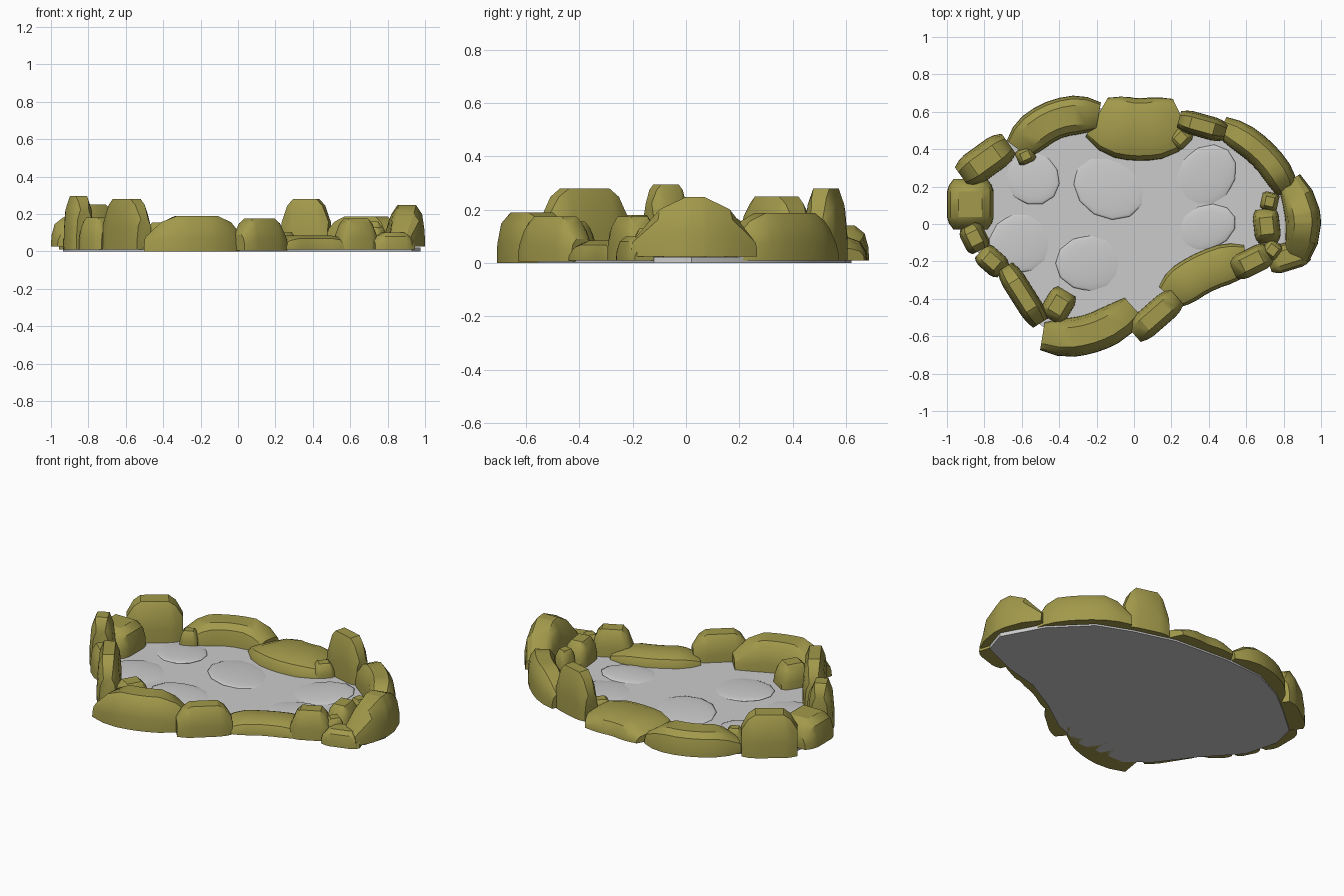
import bpy, bmesh, math
from mathutils import Vector

if "Cube" in bpy.data.objects:
    bpy.data.objects.remove(bpy.data.objects["Cube"])

olive = bpy.data.materials.new("olive_stone")
olive.diffuse_color = (0.36, 0.32, 0.07, 1)
olive.use_nodes = True
olive.node_tree.nodes["Principled BSDF"].inputs["Base Color"].default_value = olive.diffuse_color

# half cross-section of a rock: (side, height) in unit size
HALF = [(1, 0), (0.98, 0.38), (0.84, 0.78), (0.5, 1)]
PROFILE = HALF + [(-s, h) for s, h in reversed(HALF)]


def finish(name, bm, mat=None, angle=32):
    bmesh.ops.recalc_face_normals(bm, faces=bm.faces)
    me = bpy.data.meshes.new(name)
    bm.to_mesh(me)
    bm.free()
    ob = bpy.data.objects.new(name, me)
    bpy.context.collection.objects.link(ob)
    if mat:
        me.materials.append(mat)
    bpy.context.view_layer.objects.active = ob
    ob.select_set(True)
    bpy.ops.object.shade_smooth_by_angle(angle=math.radians(angle))
    ob.select_set(False)
    return ob


def rock(name, a, b, width, top, mid=None, z0=0.01, inset=0.25, end_h=0.5, end_w=0.72):
    """Arch-shaped stone swept from a to b (bending through mid), lower and narrower at its ends."""
    a, b = Vector(a), Vector(b)
    m = Vector(mid) if mid else (a + b) / 2
    c = 2 * m - (a + b) / 2
    ts = [0, inset / 2, inset, 0.5, 1 - inset, 1 - inset / 2, 1]
    if mid:
        ts = sorted(ts + [(inset + 0.5) / 2, 1 - (inset + 0.5) / 2])
    bm = bmesh.new()
    rings = []
    for t in ts:
        p = a * (1 - t) ** 2 + c * 2 * t * (1 - t) + b * t * t
        d = ((c - a) * (1 - t) + (b - c) * t).normalized()
        n = Vector((-d.y, d.x))
        e = math.sin(min(1, min(t, 1 - t) / inset) * math.pi / 2)
        w = width / 2 * (end_w + (1 - end_w) * e)
        h = (top - z0) * (end_h + (1 - end_h) * e)
        rings.append([bm.verts.new((p.x + n.x * s * w, p.y + n.y * s * w, z0 + k * h))
                      for s, k in PROFILE])
    k = len(PROFILE)
    for r, q in zip(rings, rings[1:]):
        for i in range(k):
            bm.faces.new((r[i], r[(i + 1) % k], q[(i + 1) % k], q[i]))
    bm.faces.new(rings[0])
    bm.faces.new(rings[-1])
    return finish(name, bm, olive)


# pond floor slab
outline = [(-.935, .1), (-.9, .25), (-.75, .38), (-.6, .5), (-.4, .6), (-.15, .62), (.2, .6),
           (.45, .53), (.65, .45), (.85, .25), (.975, .02), (.93, -.12), (.7, -.22), (.5, -.27),
           (.3, -.38), (.1, -.52), (-.1, -.6), (-.42, -.6), (-.55, -.5), (-.7, -.3), (-.88, -.1)]
bm = bmesh.new()
base = bm.faces.new([bm.verts.new((x, y, 0)) for x, y in outline])
ext = bmesh.ops.extrude_face_region(bm, geom=[base])
for v in ext["geom"]:
    if isinstance(v, bmesh.types.BMVert):
        v.co.z = 0.022
finish("pond_floor", bm)

# shallow, tilted flat stones set in the floor
for i, (x, y, rx, ry, turn) in enumerate([(-.6, -.1, .18, .16, 20), (-.13, .2, .17, .2, 60),
                                          (-.23, -.21, .19, .15, 0), (-.55, .25, .16, .14, 140),
                                          (.38, .25, .19, .15, 230), (.38, -.02, .17, .12, 200)]):
    bm = bmesh.new()
    bmesh.ops.create_uvsphere(bm, u_segments=12, v_segments=8, radius=1)
    ob = finish(f"floor_stone_{i + 1}", bm)
    ob.location = (x, y, 0.02)
    ob.scale = (rx, ry, 0.016)
    ob.rotation_euler = (0, math.radians(3), math.radians(turn))

# left side rocks
rock("left_rock", (-.875, -.03), (-.875, .24), .25, .18, z0=.025)
rock("left_back_rock", (-.92, .25), (-.67, .43), .18, .25, end_h=.6)
rock("left_tall_rock", (-.885, -.01), (-.82, -.14), .135, .295, end_h=.75)
rock("left_small_rock", (-.82, -.145), (-.70, -.25), .13, .18, end_h=.65)
rock("left_front_rock", (-.69, -.23), (-.50, -.53), .13, .28, end_h=.6)
rock("left_inner_rock", (-.45, -.51), (-.36, -.36), .15, .155)

# front rocks
rock("front_long_rock", (-.49, -.60), (0, -.45), .21, .19, mid=(-.23, -.585), z0=0, inset=.3, end_h=.4)
rock("front_middle_rock", (0, -.59), (.23, -.39), .15, .175, z0=.005)
rock("front_right_low_rock", (.19, -.39), (.60, -.19), .22, .085, mid=(.37, -.26))
rock("front_right_rock", (.53, -.25), (.73, -.15), .14, .175, end_h=.4)
rock("front_right_end_rock", (.72, -.205), (.93, -.14), .15, .10)

# right side rocks
rock("right_rock", (.83, .23), (.87, -.18), .19, .247, mid=(.903, .03), z0=.025, inset=.42, end_h=.3)
rock("right_inner_rock_1", (.70, .08), (.72, -.10), .14, .16)
rock("right_inner_rock_2", (.68, .13), (.77, .11), .10, .14)
rock("right_inner_rock_3", (.70, -.11), (.78, -.17), .10, .13)

# back rocks
rock("back_right_long_rock", (.47, .52), (.82, .17), .16, .187, mid=(.69, .37), end_h=.45)
rock("back_right_tall_rock", (.24, .56), (.49, .49), .125, .28, end_h=.55)
rock("back_small_rock", (.21, .42), (.29, .50), .10, .10)
rock("back_wide_rock", (-.2, .57), (.26, .56), .335, .10, mid=(.025, .505), inset=.3)
rock("back_left_long_rock", (-.62, .40), (-.19, .575), .21, .14, mid=(-.43, .555))
rock("back_left_small_rock", (-.625, .345), (-.535, .385), .085, .11)
